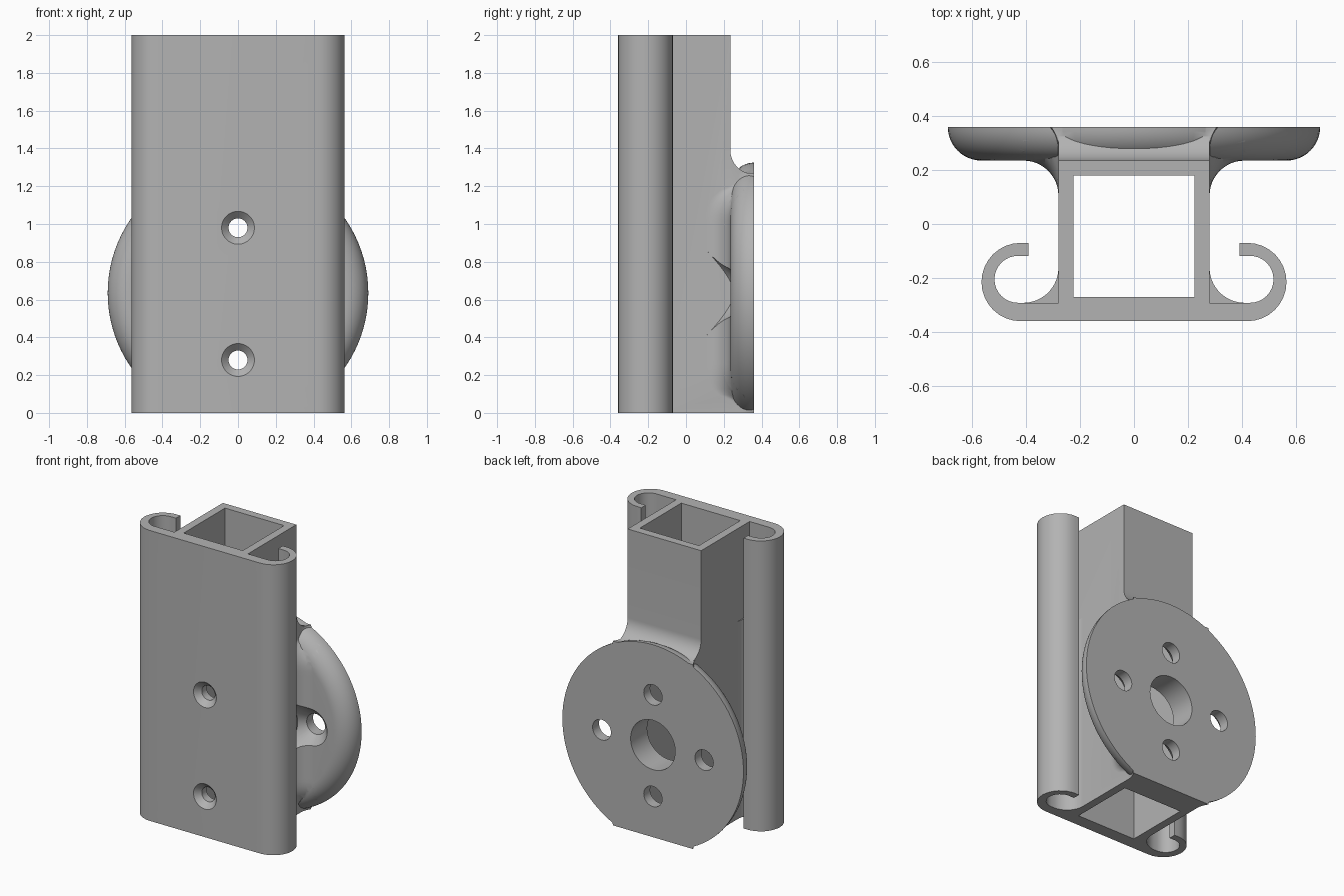
import bpy, bmesh
from math import sin, cos, pi, hypot, sqrt, asin

old = bpy.data.objects.get("Cube")
if old:
    bpy.data.objects.remove(old, do_unlink=True)

grey = bpy.data.materials.new("plain grey")
grey.use_nodes = True
grey.diffuse_color = (0.45, 0.45, 0.45, 1)
grey.node_tree.nodes["Principled BSDF"].inputs["Base Color"].default_value = grey.diffuse_color

HUB_Z, DISC_R, ROUND = 0.635, 0.69, 0.125
BACK, FACE, WALL = 0.36, 0.235, 0.28
FILLET = 0.13


def loft(name, sections):
    """Closed solid through matching rings of points."""
    bm = bmesh.new()
    rings = [[bm.verts.new(p) for p in s] for s in sections]
    n = len(rings[0])
    for a, b in zip(rings, rings[1:]):
        for i in range(n):
            j = (i + 1) % n
            bm.faces.new((a[i], a[j], b[j], b[i]))
    bm.faces.new(rings[0])
    bm.faces.new(rings[-1])
    bmesh.ops.recalc_face_normals(bm, faces=bm.faces[:])
    mesh = bpy.data.meshes.new(name)
    bm.to_mesh(mesh)
    bm.free()
    mesh.materials.append(grey)
    ob = bpy.data.objects.new(name, mesh)
    bpy.context.collection.objects.link(ob)
    return ob


def upright(name, pts, z0, z1):
    return loft(name, [[(x, y, z) for x, y in pts] for z in (z0, z1)])


def turned(name, x, z, steps, n=48):
    """Round solid along y from (y, radius) steps."""
    return loft(name, [[(x + r * cos(2 * pi * i / n), y, z + r * sin(2 * pi * i / n))
                        for i in range(n)] for y, r in steps])


def arc(cx, cy, r, a0, a1, n=16):
    return [(cx + r * cos(a0 + (a1 - a0) * i / n), cy + r * sin(a0 + (a1 - a0) * i / n))
            for i in range(n + 1)]


def rect(x0, x1, y0, y1):
    return [(x0, y0), (x1, y0), (x1, y1), (x0, y1)]


def combine(body, tool, operation):
    mod = body.modifiers.new("combine", "BOOLEAN")
    mod.operation, mod.solver, mod.object = operation, "EXACT", tool
    bpy.ops.object.select_all(action="DESELECT")
    bpy.context.view_layer.objects.active = body
    body.select_set(True)
    bpy.ops.object.modifier_apply(modifier=mod.name)
    bpy.data.objects.remove(tool, do_unlink=True)


# Extruded rail: front plate with curled lips and a square tube behind
half = [(WALL, FACE), (WALL, -0.292)]
half += arc(0.43, -0.205, 0.087, -pi / 2, pi / 2)
half += [(0.39, -0.118), (0.39, -0.07)]
half += arc(0.42, -0.215, 0.145, pi / 2, -pi / 2)
body = upright("mounting_bracket", half + [(-x, y) for x, y in reversed(half)], 0, 2)

# Round flange with a rounded front rim
rim = [(BACK - ROUND * cos(a), DISC_R - ROUND + ROUND * sin(a))
       for a in [pi / 2 * i / 12 for i in range(13)]]
flange = turned("flange", 0, HUB_Z, rim, 96)


# Blends from the tube sides into the flange, following its rim
def flange_front(z):
    r = hypot(WALL + FILLET, z - HUB_Z)
    if r < DISC_R - ROUND:
        return FACE
    if r < DISC_R:
        return BACK - sqrt(ROUND ** 2 - (r - DISC_R + ROUND) ** 2)
    return min(0.41, BACK + r - DISC_R)


for s in (1, -1):
    sections = []
    for k in range(41):
        z = 1.27 * k / 40
        yf = flange_front(z)
        yc = yf - FILLET
        top = asin(min(1, (min(yf, BACK - 0.005) - yc) / FILLET))
        pts = [(0.25, BACK), (0.25, yc)]
        pts += [(WALL + FILLET - FILLET * cos(top * i / 12), yc + FILLET * sin(top * i / 12))
                for i in range(13)]
        pts.append((pts[-1][0], BACK))
        sections.append([(s * x, y, z) for x, y in pts])
    combine(flange, loft("side_blend", sections), "UNION")

# Countersinks beside the tube
for s in (1, -1):
    combine(flange, turned("side_countersink", s * 0.39, HUB_Z, [(0.30, 0.06), (0.06, 0.30)]),
            "DIFFERENCE")
combine(flange, upright("base_trim", rect(-1, 1, -1, 1), -0.5, 0), "DIFFERENCE")

# Pad between tube and flange, with a curved top
pad = [(0.2, 0), (BACK, 0)] + arc(BACK, 1.39, ROUND, -pi / 2, -pi) + [(0.2, 1.39)]
combine(body, loft("back_pad", [[(x, y, z) for y, z in pad] for x in (-WALL, WALL)]), "UNION")
combine(body, flange, "UNION")

# Lower blends in the channels behind the front plate
for s in (1, -1):
    corner = [(0.26, -0.31), (0.26, -0.162)] + arc(0.41, -0.162, FILLET, pi, 1.5 * pi) + [(0.41, -0.31)]
    combine(body, upright("channel_blend", [(s * x, y) for x, y in corner], 0, 1.36), "UNION")

# Hollow of the tube
combine(body, upright("tube_hollow", rect(-0.225, 0.225, -0.27, 0.18), -0.1, 2.1), "DIFFERENCE")

# Centre bore and bolt holes through the flange
combine(body, turned("centre_bore", 0, HUB_Z, [(0.1, 0.17), (0.5, 0.17)]), "DIFFERENCE")
for s in (1, -1):
    combine(body, turned("side_bolt_hole", s * 0.39, HUB_Z, [(0.15, 0.07), (0.5, 0.07)]), "DIFFERENCE")
    z = HUB_Z - 0.005 + s * 0.35
    combine(body, turned("bolt_hole", 0, z, [(0.17, 0.19), (0.29, 0.07), (0.5, 0.07)]), "DIFFERENCE")
    # Countersunk screw holes in the front plate
    combine(body, turned("screw_hole", 0, z, [(-0.37, 0.097), (-0.323, 0.05), (-0.2, 0.05)]),
            "DIFFERENCE")

bpy.ops.object.select_all(action="DESELECT")
bpy.context.view_layer.objects.active = body
body.select_set(True)
bpy.ops.object.shade_smooth_by_angle(angle=pi / 6)
